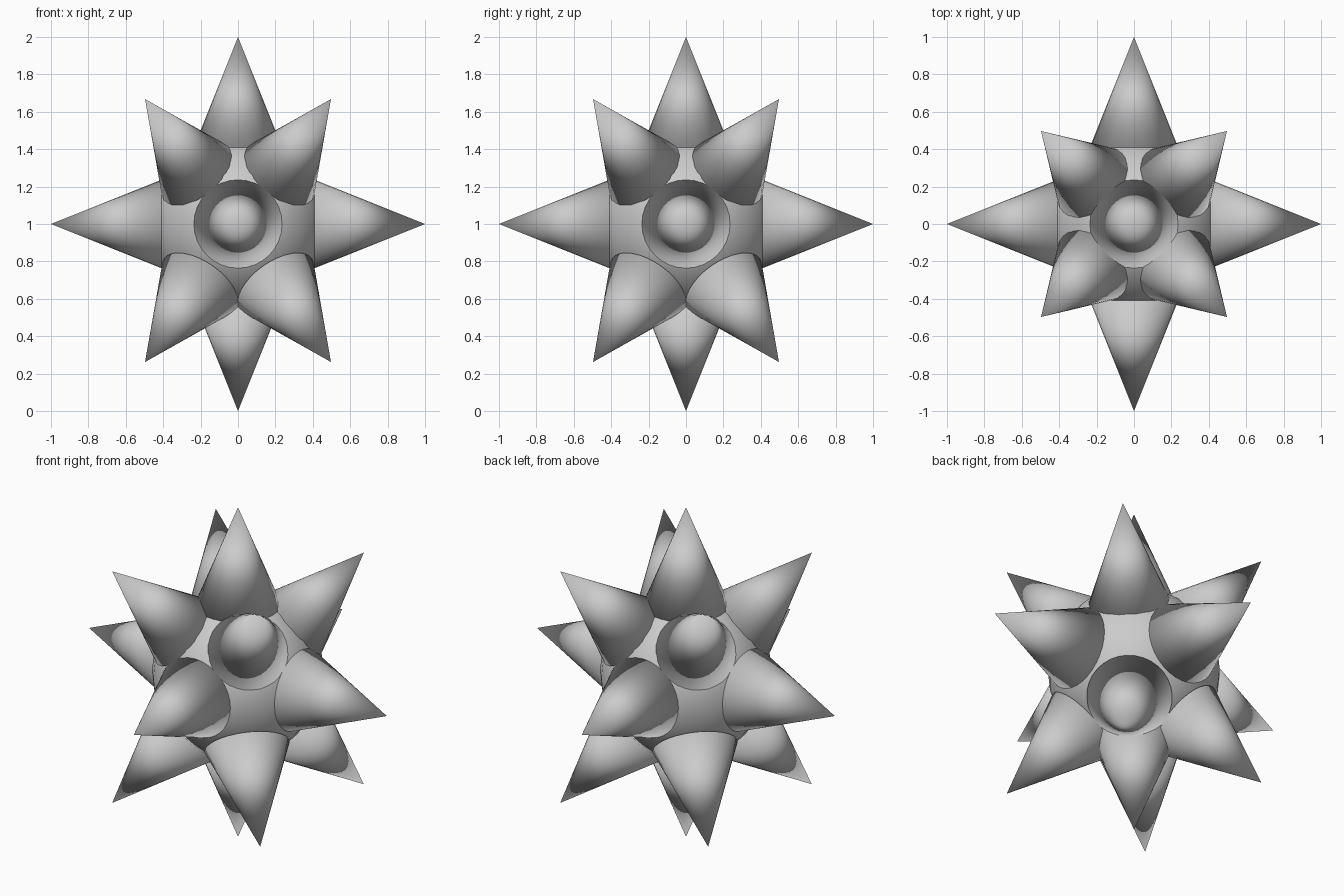
import bpy
from mathutils import Vector

if "Cube" in bpy.data.objects:
    bpy.data.objects.remove(bpy.data.objects["Cube"])

CONE_RADIUS = 0.236
CONE_DEPTH = 0.59


def spike(name, origin, direction, reach):
    """Smooth cone whose tip lies `reach` from origin along direction."""
    d = Vector(direction).normalized()
    bpy.ops.mesh.primitive_cone_add(
        vertices=32, radius1=CONE_RADIUS, radius2=0, depth=CONE_DEPTH,
        location=Vector(origin) + d * (reach - CONE_DEPTH / 2),
        rotation=d.to_track_quat('Z', 'Y').to_euler())
    bpy.context.object.name = name
    bpy.ops.object.shade_smooth()


# central ball
bpy.ops.mesh.primitive_uv_sphere_add(segments=32, ring_count=16, radius=0.473, location=(0, 0, 1))
bpy.context.object.name = "core_ball"
bpy.ops.object.shade_smooth()

# six spikes along the axes
for axis in range(3):
    for sign in (-1, 1):
        direction = [0, 0, 0]
        direction[axis] = sign
        spike("axis_spike", (0, 0, 1), direction, 1.0)

# eight diagonal spikes, sitting slightly lower than the ball's centre
for x in (-1, 1):
    for y in (-1, 1):
        for z in (-1, 1):
            spike("diagonal_spike", (0, 0, 0.965), (0.5 * x, 0.5 * y, 0.7071 * z), 0.994)
